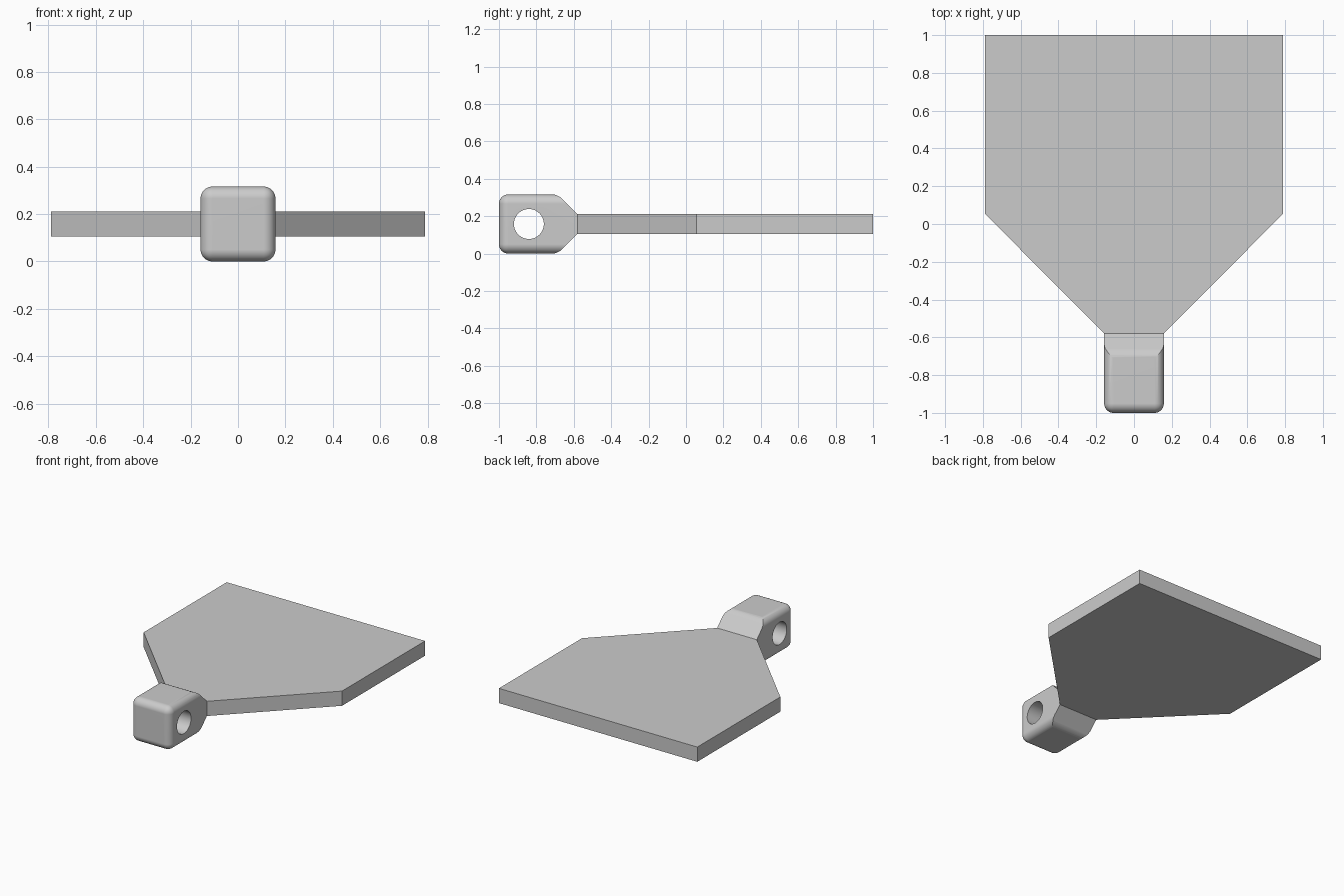
import bpy, bmesh
from mathutils import Matrix

if "Cube" in bpy.data.objects:
    bpy.data.objects.remove(bpy.data.objects["Cube"], do_unlink=True)

grey = bpy.data.materials.new("light_grey")
grey.use_nodes = True
grey.diffuse_color = (0.6, 0.6, 0.6, 1)
grey.node_tree.nodes["Principled BSDF"].inputs["Base Color"].default_value = (0.6, 0.6, 0.6, 1)

MID = 0.158      # centre height, also half the size of the lug
JOIN = -0.58     # where the lug meets the plate


def make_object(name, bm):
    bmesh.ops.recalc_face_normals(bm, faces=bm.faces)
    mesh = bpy.data.meshes.new(name)
    bm.to_mesh(mesh)
    bm.free()
    mesh.materials.append(grey)
    obj = bpy.data.objects.new(name, mesh)
    bpy.context.collection.objects.link(obj)
    return obj


def prism(points, offset):
    """Extrude a closed outline along the offset vector."""
    bm = bmesh.new()
    face = bm.faces.new([bm.verts.new(p) for p in points])
    ext = bmesh.ops.extrude_face_region(bm, geom=[face])
    verts = [g for g in ext["geom"] if isinstance(g, bmesh.types.BMVert)]
    bmesh.ops.translate(bm, verts=verts, vec=offset)
    return bm


def round_edges(bm, test, radius, segments):
    edges = [e for e in bm.edges if test(e)]
    bmesh.ops.bevel(bm, geom=edges, offset=radius, segments=segments,
                    profile=0.5, affect='EDGES', clamp_overlap=True)


# Flat plate tapering towards the lug
half = [(MID, JOIN), (0.79, 0.055), (0.79, 1.0)]
outline = half + [(-x, y) for x, y in reversed(half)]
make_object("plate", prism([(x, y, 0.105) for x, y in outline], (0, 0, 0.106)))

# Lug: block rounded everywhere except its back end
bm = bmesh.new()
bmesh.ops.create_cube(bm, size=1)
bmesh.ops.transform(bm, verts=bm.verts, matrix=Matrix.Translation(
    (0, (JOIN - 1) / 2, MID)) @ Matrix.Diagonal((2 * MID, JOIN + 1, 2 * MID, 1)))
round_edges(bm, lambda e: min(v.co.y for v in e.verts) < -0.9, 0.05, 8)
lug = make_object("lug", bm)

# Side profile that slopes the lug down to the plate thickness
upper = [(-1.1, 0.16), (-0.687, 0.16), (-0.56, 0.033)]
side = upper + [(y, -z) for y, z in reversed(upper)]
bm = prism([(-0.3, y, MID + z) for y, z in side], (0.6, 0, 0))
round_edges(bm, lambda e: all(abs(v.co.y + 0.687) < 0.001 for v in e.verts)
            and abs(e.verts[0].co.x - e.verts[1].co.x) > 0.5, 0.035, 6)
slope_cutter = make_object("slope_cutter", bm)

# Cross hole through the lug
bm = bmesh.new()
bmesh.ops.create_cone(bm, cap_ends=True, segments=48, radius1=0.08, radius2=0.08, depth=0.6,
                      matrix=Matrix.Translation((0, -0.84, MID)) @ Matrix.Rotation(1.5708, 4, 'Y'))
hole_cutter = make_object("hole_cutter", bm)

bpy.ops.object.select_all(action='DESELECT')
bpy.context.view_layer.objects.active = lug
lug.select_set(True)
for cutter, operation in ((slope_cutter, 'INTERSECT'), (hole_cutter, 'DIFFERENCE')):
    cutter.hide_render = True
    mod = lug.modifiers.new(cutter.name, 'BOOLEAN')
    mod.object, mod.operation, mod.solver = cutter, operation, 'EXACT'
    bpy.ops.object.modifier_apply(modifier=mod.name)
    bpy.data.objects.remove(cutter, do_unlink=True)

# Smooth fillets with crisp creases
bpy.ops.object.shade_smooth_by_angle(angle=0.45)
weighted = lug.modifiers.new("weighted_normals", 'WEIGHTED_NORMAL')
weighted.keep_sharp = True
